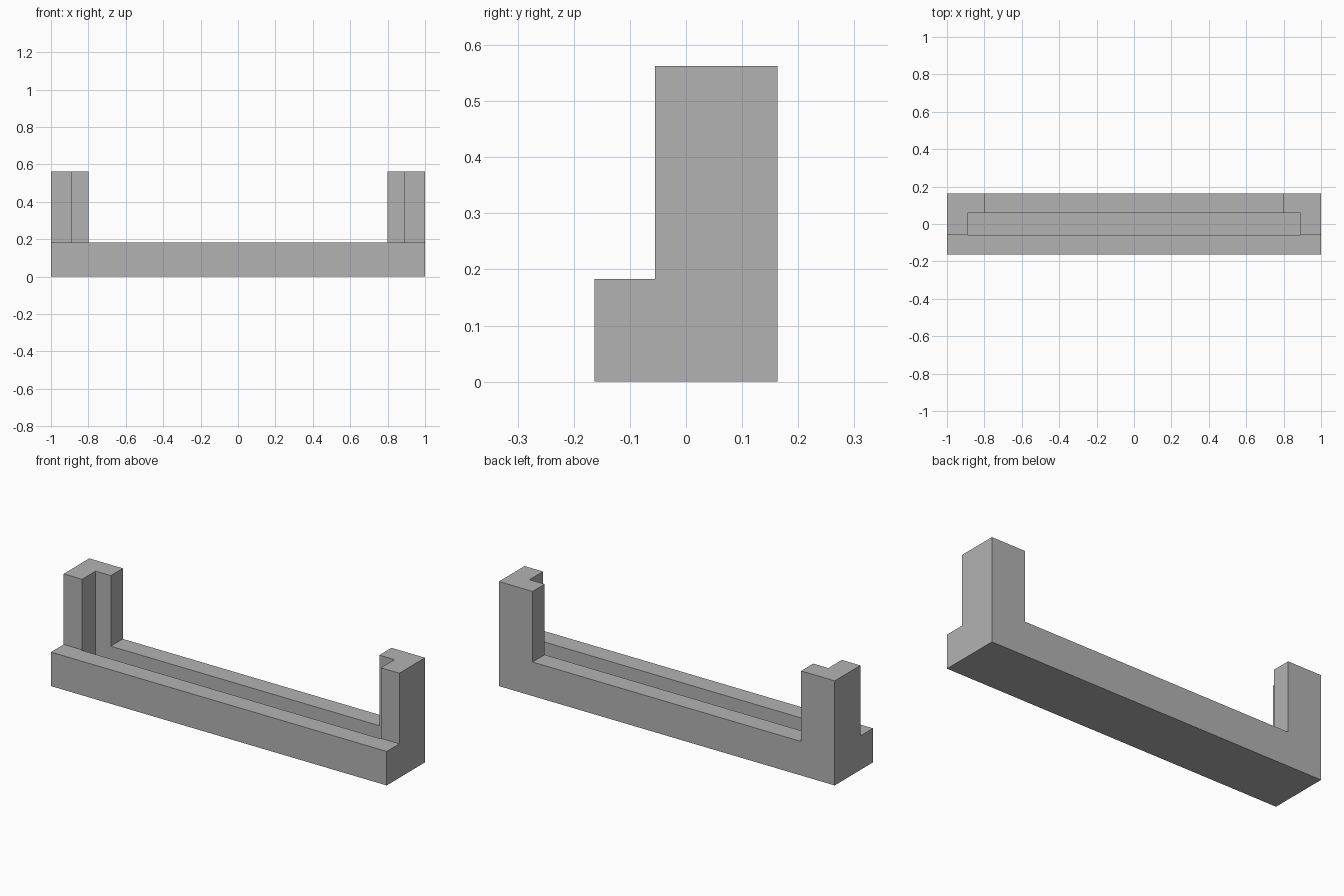
import bpy
import bmesh

cube = bpy.data.objects.get("Cube")
if cube:
    bpy.data.objects.remove(cube, do_unlink=True)

grey = bpy.data.materials.new("plain grey")
grey.use_nodes = True
grey.diffuse_color = (0.45, 0.45, 0.45, 1)
grey.node_tree.nodes["Principled BSDF"].inputs["Base Color"].default_value = (0.45, 0.45, 0.45, 1)


def extrude_profile(name, profile, half_width):
    """Extrude a (y, z) side profile along x, centred on x = 0."""
    bm = bmesh.new()
    face = bm.faces.new([bm.verts.new((-half_width, y, z)) for y, z in profile])
    result = bmesh.ops.extrude_face_region(bm, geom=[face])
    moved = [v for v in result["geom"] if isinstance(v, bmesh.types.BMVert)]
    bmesh.ops.translate(bm, verts=moved, vec=(2 * half_width, 0, 0))
    bmesh.ops.recalc_face_normals(bm, faces=bm.faces)
    mesh = bpy.data.meshes.new(name)
    bm.to_mesh(mesh)
    bm.free()
    mesh.materials.append(grey)
    obj = bpy.data.objects.new(name, mesh)
    bpy.context.collection.objects.link(obj)
    return obj


def box_profile(y0, y1, z0, z1):
    return [(y0, z0), (y1, z0), (y1, z1), (y0, z1)]


def cut(target, cutter):
    mod = target.modifiers.new("cut", "BOOLEAN")
    mod.operation = "DIFFERENCE"
    mod.solver = "EXACT"
    mod.object = cutter
    bpy.context.view_layer.objects.active = target
    bpy.ops.object.modifier_apply(modifier=mod.name)
    bpy.data.objects.remove(cutter, do_unlink=True)


BACK, STEP, RAIL, TOP = 0.163, -0.055, 0.183, 0.563

# Stepped body: low front ledge and tall rear block
body = extrude_profile("slotted_frame", [
    (-BACK, 0), (BACK, 0), (BACK, TOP), (STEP, TOP), (STEP, RAIL), (-BACK, RAIL)], 1.0)

# Wide opening between the two end posts
cut(body, extrude_profile("opening_cutter", box_profile(-0.5, 0.5, RAIL, 1), 0.8))

# Long slot along the base, continuing up into the posts
cut(body, extrude_profile("slot_cutter", box_profile(-0.06, 0.06, 0.09, 1), 0.89))
